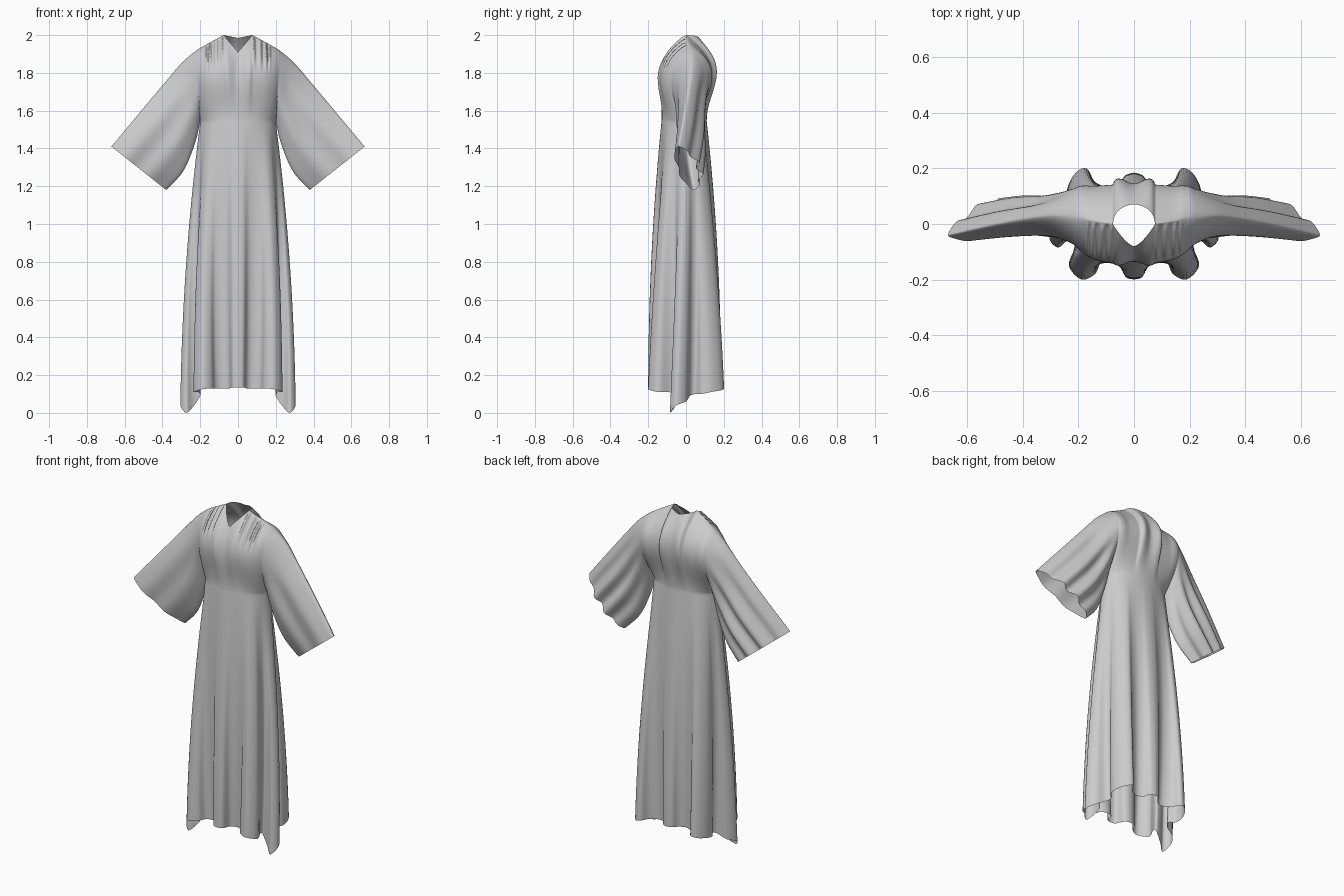
import bpy, bmesh, math
from mathutils import Vector

if "Cube" in bpy.data.objects:
    bpy.data.objects.remove(bpy.data.objects["Cube"])

N, M, S, ROWS = 48, 36, 40, 56      # torso stations, rows up the bodice, sleeve stations, skirt rows
WAIST, HALF, FRONT, BACK = 1.54, 0.20, 0.13, 0.11

# shoulder ridge from neck corner to cuff: x, y, z, front bulge, back bulge
RIDGE = [(.0765, 0, 2.0, -.09, .10), (.141, .01, 1.965, -.095, .10),
         (.185, .02, 1.94, -.095, .11), (.225, .025, 1.915, -.09, .112),
         (.30, .03, 1.85, -.075, .09), (.39, .02, 1.745, -.065, .075),
         (.52, -.005, 1.59, -.055, .075), (.67, -.04, 1.41, -.045, .07)]
# underside of the sleeve from armpit to cuff
UNDER = [(.20, 0, 1.54), (.23, .01, 1.42), (.29, .025, 1.28), (.38, .04, 1.18)]
# hem, front centre round to back centre: x, y, z
HEM = [(0, -.20, .135), (.03, -.19, .135), (.045, -.14, .13), (.08, -.125, .13),
       (.12, -.14, .13), (.14, -.18, .13), (.19, -.20, .125), (.235, -.15, .11),
       (.21, -.09, .11), (.20, -.05, .09), (.24, -.06, .03), (.275, -.085, 0),
       (.305, -.05, .04), (.275, 0, .06), (.22, .02, .09), (.205, .05, .10),
       (.235, .08, .10), (.24, .13, .11), (.21, .185, .12), (.17, .20, .13),
       (.14, .15, .13), (.09, .125, .13), (.05, .14, .13), (.03, .175, .135), (0, .185, .135)]


def spline(keys, t):
    """Smooth value through evenly spaced keys, t from 0 to 1."""
    f = min(max(t, 0), 1) * (len(keys) - 1)
    i = min(int(f), len(keys) - 2)
    f -= i
    a, b, c, d = (keys[min(max(i + k, 0), len(keys) - 1)] for k in (-1, 0, 1, 2))
    return [q + .5 * f * (r - p + f * (2*p - 5*q + 4*r - s + f * (3*(q - r) + s - p)))
            for p, q, r, s in zip(a, b, c, d)]


def smooth(a, b, x):
    x = min(max((x - a) / (b - a), 0), 1)
    return x * x * (3 - 2 * x)


def waist(th):
    c = math.cos(th)
    return Vector((HALF * math.sin(th), -c * (FRONT if c > 0 else BACK), WAIST))


def section(u, back):
    """One bottom-to-top cloth line; u 0..1 crosses the torso, 1..2 runs down the sleeve."""
    x, y, z, bf, bb = spline(RIDGE, (u - .25) / 1.75)
    bulge = bb if back else bf
    if u <= 1:
        bottom = waist(math.pi - u * math.pi / 2 if back else u * math.pi / 2)
    else:
        bottom = Vector(spline(UNDER, u - 1))
    if u < .25:                                   # neck opening: V in front, round behind
        x = bottom.x
        r = min(x / .0765, 1)
        if back:
            y, z = .07 * math.sqrt(1 - r * r), 1.985 + .015 * r
            bulge = .06 + .04 * smooth(0, 1, r)
        else:
            y, z = -.08 * (1 - r ** 1.5), 1.91 + .09 * r
            bulge = -.035 - .055 * smooth(0, 1, r)
    top = Vector((x, y, z))
    power = 1 - .4 * smooth(0, 1, u)
    skew = 1.5 - .5 * smooth(.7, 1.5, u)
    s = max(u - 1, 0)
    line = []
    for k in range(M + 1):
        t = (1 - math.cos(math.pi * k / M)) / 2
        p = bottom.lerp(top, t)
        p.y += bulge * max(math.sin(math.pi * t ** skew), 0) ** power
        ends = math.sin(math.pi * t)
        if back:                                  # lengthwise sleeve folds
            p.y += .018 * smooth(0, .8, s) * ends * math.sin(t * 22)
        else:
            p.y += .008 * smooth(0, .6, s) * ends * math.sin(t * 13 + 1)
            # gathers fanning out under the collar
            g = smooth(.2, .3, u) * (1 - smooth(.55, .75, u)) * smooth(.6, .85, t) * (1 - smooth(.97, 1, t))
            p += Vector((0, -.7, .7)) * .009 * g * math.sin(u * 50)
        line.append(p)
    return line


def skirt_column(f):
    """One waist-to-hem line; f 0 is front centre, 1 is back centre."""
    th = f * math.pi
    top, hem = waist(th), Vector(spline(HEM, f))
    c = math.cos(th)
    shell = Vector((.29 * math.sin(th), -.20 * c if c > 0 else -.19 * c, hem.z))
    column = []
    for k in range(ROWS + 1):
        s = k / ROWS
        p = top.lerp(shell, 1 - (1 - s) ** 2) + (hem - shell) * s ** 1.1
        p.z = top.z + (hem.z - top.z) * s
        column.append(p)
    return column


def add_grid(bm, lines, side):
    rows = [[bm.verts.new((p.x * side, p.y, p.z)) for p in line] for line in lines]
    for a, b in zip(rows, rows[1:]):
        for k in range(len(a) - 1):
            bm.faces.new((a[k], b[k], b[k + 1], a[k + 1]))


bm = bmesh.new()
stations = [i / N for i in range(N + 1)] + [1 + i / S for i in range(1, S + 1)]
for side in (1, -1):
    # bodice and sleeve, front and back
    for back in (False, True):
        add_grid(bm, [section(u, back) for u in stations], side)
    # skirt
    add_grid(bm, [skirt_column(i / (2 * N)) for i in range(2 * N + 1)], side)

# sew the panels together and soften the waist seam
bmesh.ops.remove_doubles(bm, verts=bm.verts, dist=.0003)
bmesh.ops.recalc_face_normals(bm, faces=bm.faces)
seam = [v for v in bm.verts if abs(v.co.z - WAIST) < .07 and abs(v.co.x) < .21 and not v.is_boundary]
for _ in range(6):
    bmesh.ops.smooth_vert(bm, verts=seam, factor=.5, use_axis_x=True, use_axis_y=True, use_axis_z=True)
for face in bm.faces:
    face.smooth = True

mesh = bpy.data.meshes.new("robe")
bm.to_mesh(mesh)
bm.free()
robe = bpy.data.objects.new("robe", mesh)
bpy.context.collection.objects.link(robe)
